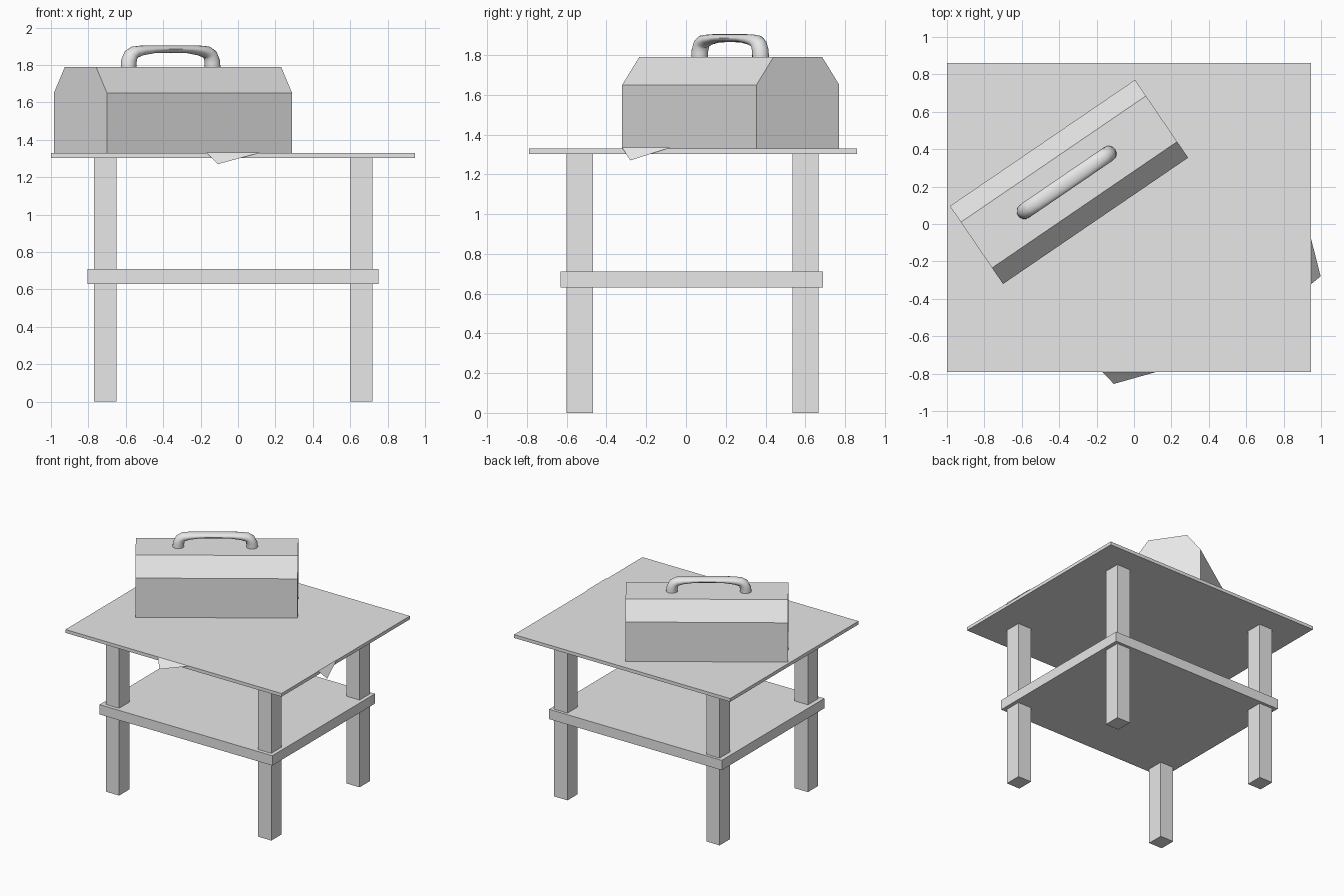
import bpy, bmesh, math
from mathutils import Vector, Matrix

cube = bpy.data.objects.get("Cube")
if cube:
    bpy.data.objects.remove(cube, do_unlink=True)

grey = bpy.data.materials.new("plain grey")
grey.use_nodes = True
GREY = (0.8, 0.8, 0.8, 1)
grey.diffuse_color = GREY
grey.node_tree.nodes["Principled BSDF"].inputs["Base Color"].default_value = GREY


def finish(name, bm, recalc=True):
    if recalc:
        bmesh.ops.recalc_face_normals(bm, faces=bm.faces[:])
    mesh = bpy.data.meshes.new(name)
    bm.to_mesh(mesh)
    bm.free()
    mesh.materials.append(grey)
    obj = bpy.data.objects.new(name, mesh)
    bpy.context.collection.objects.link(obj)
    return obj


def box(name, low, high):
    low, high = Vector(low), Vector(high)
    bm = bmesh.new()
    bmesh.ops.create_cube(bm, size=1)
    bmesh.ops.scale(bm, vec=high - low, verts=bm.verts)
    bmesh.ops.translate(bm, vec=(low + high) / 2, verts=bm.verts)
    return finish(name, bm)


# Table: top, shelf and four square legs
LEFT, RIGHT, FRONT, BACK, TOP = -1.0, 0.945, -0.79, 0.86, 1.33
box("table_top", (LEFT, FRONT, 1.303), (RIGHT, BACK, TOP))
box("shelf", (-0.805, -0.63, 0.63), (0.75, 0.69, 0.71))
for side, x in (("right", -0.77), ("left", 0.60)):
    for end, y in (("front", -0.6), ("back", 0.535)):
        box(f"{end}_{side}_leg", (x, y, 0), (x + 0.12, y + 0.132, 1.303))


# Paper sheets, each with one corner drooping over a table edge
def sheet(name, corner, angle, z, edge_point, edge_normal, tip):
    along = Vector((math.cos(angle), math.sin(angle), 0)) * 0.66
    across = Vector((-math.sin(angle), math.cos(angle), 0)) * 0.8
    start = Vector((*corner, z))
    bm = bmesh.new()
    bm.faces.new([bm.verts.new(p) for p in
                  (start, start + along, start + along + across, start + across)])
    bmesh.ops.bisect_plane(bm, geom=bm.verts[:] + bm.edges[:] + bm.faces[:],
                           plane_co=edge_point, plane_no=edge_normal)
    hanging = max(bm.verts, key=lambda v: v.co.dot(Vector(edge_normal)))
    hanging.co = tip
    return finish(name, bm, False)


TILT = math.radians(26.4)
sheet("lower_sheet", (-0.112, -0.905), TILT, TOP + 0.001,
      (0, FRONT - 0.002, 0), (0, -1, 0), (-0.108, -0.855, 1.27))
sheet("upper_sheet", (0.452, -0.567), TILT, TOP + 0.004,
      (RIGHT + 0.002, 0, 0), (1, 0, 0), (0.998, -0.28, 1.27))

# Toolbox: chamfered profile extruded along its length
PLACE = Matrix.Translation((-0.3475, 0.225, 0)) @ Matrix.Rotation(math.radians(34.3), 4, 'Z')
profile = [(-0.252, TOP), (0.252, TOP), (0.252, 1.65),
           (0.148, 1.79), (-0.148, 1.79), (-0.252, 1.65)]
bm = bmesh.new()
end = bm.faces.new([bm.verts.new((-0.599, y, z)) for y, z in profile])
ext = bmesh.ops.extrude_face_region(bm, geom=[end], use_keep_orig=True)
bmesh.ops.translate(bm, vec=(1.198, 0, 0),
                    verts=[g for g in ext["geom"] if isinstance(g, bmesh.types.BMVert)])
toolbox = finish("toolbox", bm)
toolbox.data.transform(PLACE)

# Handle: round posts flowing into a flatter grip (along, height, half thickness)
half = [(-0.272, 1.78, 0.043), (-0.27, 1.82, 0.042), (-0.257, 1.852, 0.038),
        (-0.235, 1.868, 0.033), (-0.19, 1.877, 0.027), (-0.11, 1.884, 0.021)]
path = half + [(0, 1.885, 0.02)] + [(-s, z, r) for s, z, r in reversed(half)]
SIDES = 16
bm = bmesh.new()
rings = []
for i, (s, z, r) in enumerate(path):
    before, after = path[max(i - 1, 0)], path[min(i + 1, len(path) - 1)]
    run = Vector((after[0] - before[0], 0, after[1] - before[1])).normalized()
    out = Vector((-run.z, 0, run.x))
    ring = []
    for k in range(SIDES):
        a = math.tau * k / SIDES
        point = Vector((s, 0, z)) + out * r * math.cos(a)
        point.y = 0.0425 * math.sin(a)
        ring.append(bm.verts.new(point))
    rings.append(ring)
for a, b in zip(rings, rings[1:]):
    for k in range(SIDES):
        n = (k + 1) % SIDES
        bm.faces.new((a[k], a[n], b[n], b[k]))
bm.faces.new(rings[0])
bm.faces.new(rings[-1])
handle = finish("handle", bm)
handle.data.transform(Matrix.Translation((-0.013, -0.003, 0)) @ PLACE)
bpy.ops.object.select_all(action='DESELECT')
handle.select_set(True)
bpy.context.view_layer.objects.active = handle
bpy.ops.object.shade_smooth_by_angle(angle=math.radians(40))
